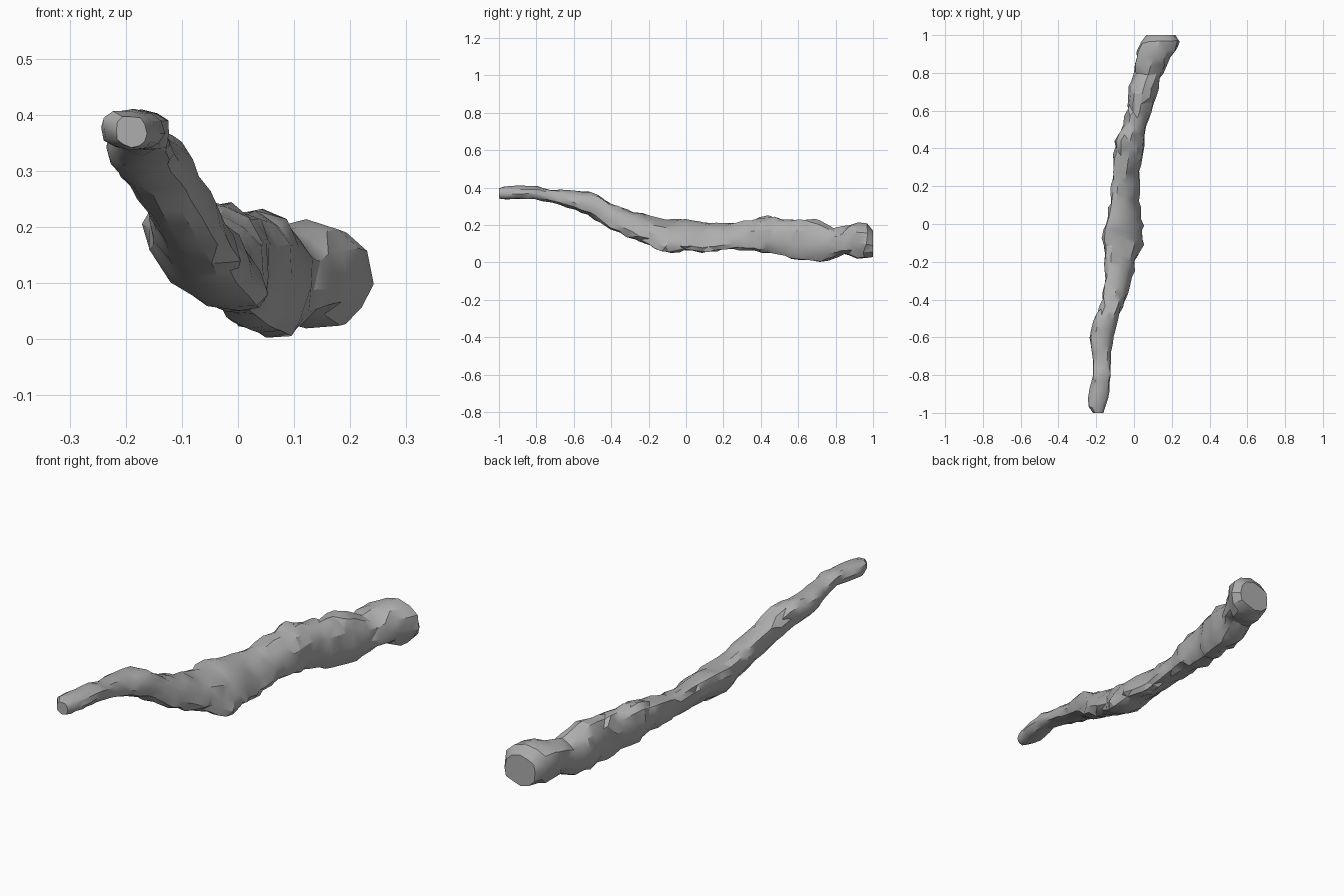
import bpy, bmesh, math, random
from mathutils import Vector

SIDES = 12
STEP = 0.04
random.seed(7)

cube = bpy.data.objects.get("Cube")
if cube:
    bpy.data.objects.remove(cube, do_unlink=True)

# Outline along the length: y, left edge, right edge, underside, upper side
STATIONS = [
    (-1, -.22, -.16, .34, .4), (-.95, -.25, -.14, .335, .41),
    (-.8, -.22, -.12, .335, .41), (-.72, -.22, -.12, .32, .39),
    (-.6, -.24, -.11, .28, .385), (-.5, -.21, -.08, .24, .38),
    (-.4, -.17, -.04, .17, .32), (-.3, -.16, -.01, .13, .285),
    (-.2, -.16, .01, .09, .25), (-.1, -.17, .06, .04, .235),
    (0, -.16, .05, .06, .235), (.1, -.13, .03, .05, .22),
    (.25, -.12, .03, .07, .21), (.35, -.11, .05, .06, .235),
    (.46, -.1, .06, .04, .255), (.52, -.06, .07, .03, .235),
    (.6, -.04, .1, .01, .235), (.72, -.03, .13, 0, .23),
    (.78, -.01, .15, .01, .18), (.85, 0, .18, .04, .2),
    (.95, .02, .25, .01, .22), (1, .06, .22, .03, .17),
]


def outline_at(y):
    """Interpolate the four edges at a position along the length."""
    for a, b in zip(STATIONS, STATIONS[1:]):
        if y <= b[0]:
            t = (y - a[0]) / (b[0] - a[0])
            return [p + (q - p) * t for p, q in zip(a[1:], b[1:])]
    return STATIONS[-1][1:]


def rounded(value):
    """Push a circle coordinate slightly towards a boxy section."""
    return math.copysign(abs(value) ** 0.85, value)


def add_ring(bm, y, end=False):
    left, right, low, high = outline_at(y)
    # The middle of the shaft leans over in section
    lean = -0.6 * math.exp(-(y / 0.4) ** 2) - 0.1
    ring = []
    for i in range(SIDES):
        angle = math.tau * i / SIDES
        rough = random.uniform(0.88, 1.04)
        x = (left + right) / 2 + (right - left) / 2 * rounded(math.cos(angle)) * rough
        z = (low + high) / 2 + (high - low) / 2 * rounded(math.sin(angle + lean)) * rough
        shift = 0 if end else random.uniform(-0.3, 0.3) * STEP
        ring.append(bm.verts.new((x, y + shift, max(z, 0))))
    return ring


def build_shaft():
    bm = bmesh.new()
    count = round(2 / STEP)
    rings = [add_ring(bm, -1 + 2 * i / count, i in (0, count)) for i in range(count + 1)]
    for a, b in zip(rings, rings[1:]):
        for i in range(SIDES):
            j = (i + 1) % SIDES
            bm.faces.new((a[i], a[j], b[j], b[i]))
    # Blunt closed ends
    bm.faces.new(rings[0])
    bm.faces.new(rings[-1])
    # Uneven triangulated surface
    bmesh.ops.triangulate(bm, faces=bm.faces[:], quad_method="SHORT_EDGE")
    bmesh.ops.recalc_face_normals(bm, faces=bm.faces[:])
    mesh = bpy.data.meshes.new("rough_shaft")
    bm.to_mesh(mesh)
    bm.free()
    shaft = bpy.data.objects.new("rough_shaft", mesh)
    bpy.context.collection.objects.link(shaft)
    return shaft


def make_material(name, colour):
    mat = bpy.data.materials.new(name)
    mat.use_nodes = True
    mat.diffuse_color = colour
    mat.node_tree.nodes["Principled BSDF"].inputs["Base Color"].default_value = colour
    return mat


shaft = build_shaft()
shaft.data.materials.append(make_material("plain grey", (0.42, 0.42, 0.42, 1)))

# Soft facets with the stronger creases kept sharp
bpy.ops.object.select_all(action="DESELECT")
shaft.select_set(True)
bpy.context.view_layer.objects.active = shaft
bpy.ops.object.shade_smooth_by_angle(angle=math.radians(30))
